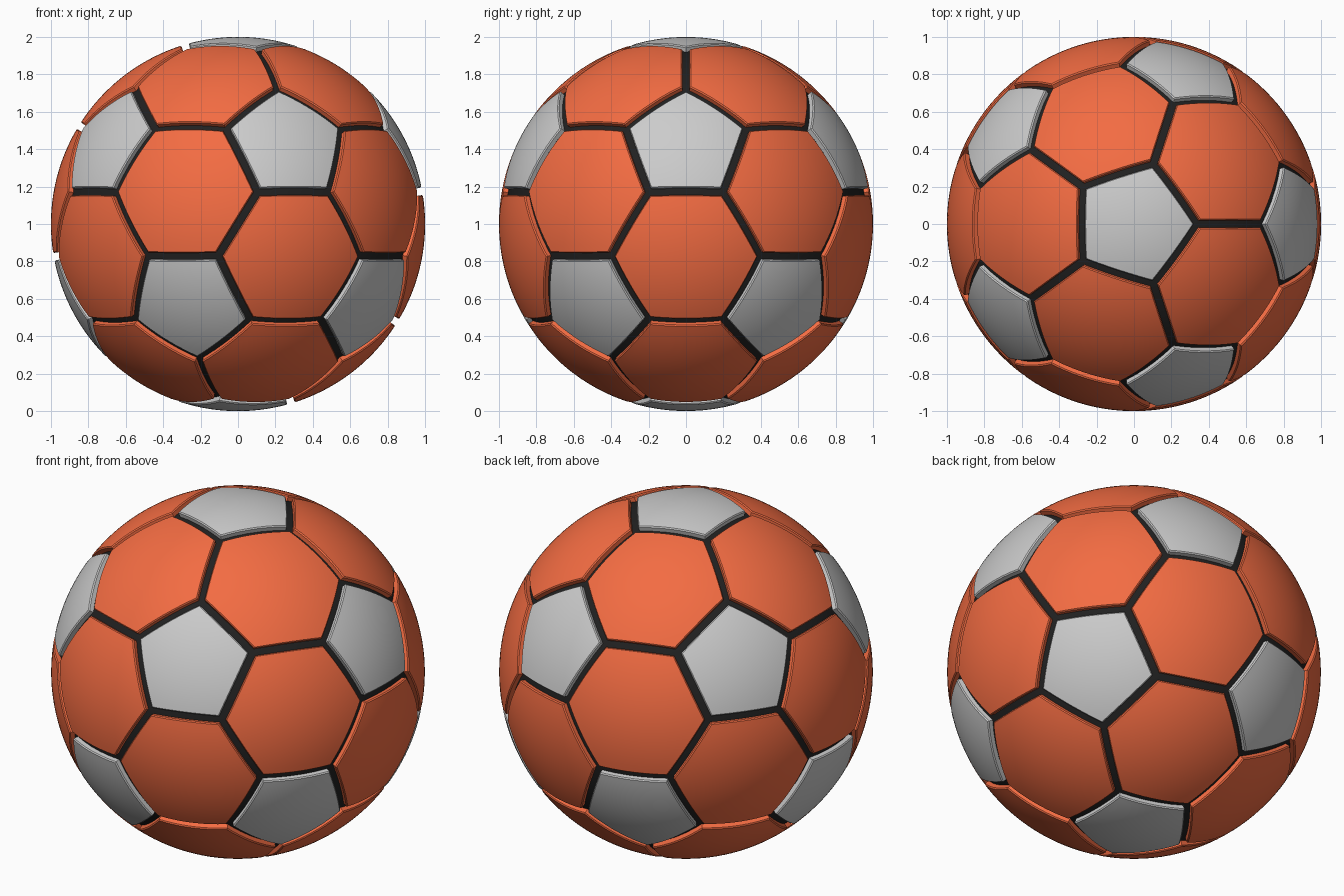
import bpy, bmesh, math
from itertools import combinations, permutations
from mathutils import Vector

if "Cube" in bpy.data.objects:
    bpy.data.objects.remove(bpy.data.objects["Cube"])

RINGS = 9            # panel subdivisions
CORE = 0.97          # radius of the dark ball under the seams


def material(name, rgb):
    m = bpy.data.materials.new(name)
    m.diffuse_color = (*rgb, 1)
    m.use_nodes = True
    m.node_tree.nodes["Principled BSDF"].inputs["Base Color"].default_value = m.diffuse_color
    return m


# Icosahedron directions: one pentagon panel sits on each
H, R = 1 / math.sqrt(5), 2 / math.sqrt(5)
ico = [Vector((0, 0, 1)), Vector((0, 0, -1))]
for k in range(5):
    for z, off in ((H, 0), (-H, 36)):
        a = math.radians(72 * k + off)
        ico.append(Vector((R * math.cos(a), R * math.sin(a), z)))


def near(a, b):
    return abs(a.dot(b) - H) < 0.01


def ordered(points):
    """Centre and unit-sphere corners, sorted counter-clockwise from outside."""
    pts = [p.normalized() for p in points]
    c = sum(pts, Vector()) / len(pts)
    n = c.normalized()
    u = (pts[0] - c).normalized()
    v = n.cross(u)
    pts.sort(key=lambda p: math.atan2((p - c).dot(v), (p - c).dot(u)))
    return c, pts


def add_panel(bm, points):
    c, pts = ordered(points)
    n = len(pts)
    apothem = ((pts[0] + pts[1]) / 2 - c).length

    def ring(segs, scale, radius):
        out = []
        for i in range(n):
            for j in range(segs):
                p = pts[i].lerp(pts[(i + 1) % n], j / segs)
                out.append(bm.verts.new((c + (p - c) * scale).normalized() * radius))
        return out

    # Domed top as a fan of rings
    top = 1 - 0.027 / apothem
    prev = [bm.verts.new(c.normalized())]
    for k in range(1, RINGS + 1):
        cur = ring(k, top * k / RINGS, 1.0)
        m = len(prev)
        for i in range(n):
            for j in range(k):
                o0, o1 = cur[i * k + j], cur[(i * k + j + 1) % (n * k)]
                a = prev[(i * (k - 1) + j) % m]
                bm.faces.new((a, o0, o1))
                if j < k - 1:
                    bm.faces.new((a, o1, prev[(i * (k - 1) + j + 1) % m]))
        prev = cur
    # Small bevel and side wall down into the seam
    for inset, radius in ((0.021, 0.994), (0.021, CORE - 0.01)):
        cur = ring(RINGS, 1 - inset / apothem, radius)
        m = len(cur)
        for i in range(m):
            bm.faces.new((prev[i], cur[i], cur[(i + 1) % m], prev[(i + 1) % m]))
        prev = cur


def finish(name, bm, mat=None):
    me = bpy.data.meshes.new(name)
    bm.to_mesh(me)
    bm.free()
    ob = bpy.data.objects.new(name, me)
    bpy.context.collection.objects.link(ob)
    ob.location.z = 1
    if mat:
        me.materials.append(mat)
    bpy.ops.object.select_all(action='DESELECT')
    ob.select_set(True)
    bpy.context.view_layer.objects.active = ob
    bpy.ops.object.shade_smooth_by_angle(angle=math.radians(30))


# Grey pentagon panels
bm = bmesh.new()
for a in ico:
    add_panel(bm, [2 * a + b for b in ico if near(a, b)])
finish("pentagon_panels", bm)

# Orange hexagon panels, one per icosahedron face
bm = bmesh.new()
for tri in combinations(ico, 3):
    if all(near(a, b) for a, b in combinations(tri, 2)):
        add_panel(bm, [2 * a + b for a, b in permutations(tri, 2)])
finish("hexagon_panels", bm, material("orange", (0.9, 0.15, 0.055)))

# Dark core showing through the seams
bm = bmesh.new()
bmesh.ops.create_icosphere(bm, subdivisions=5, radius=CORE)
finish("seam_core", bm, material("black", (0.015, 0.015, 0.015)))
